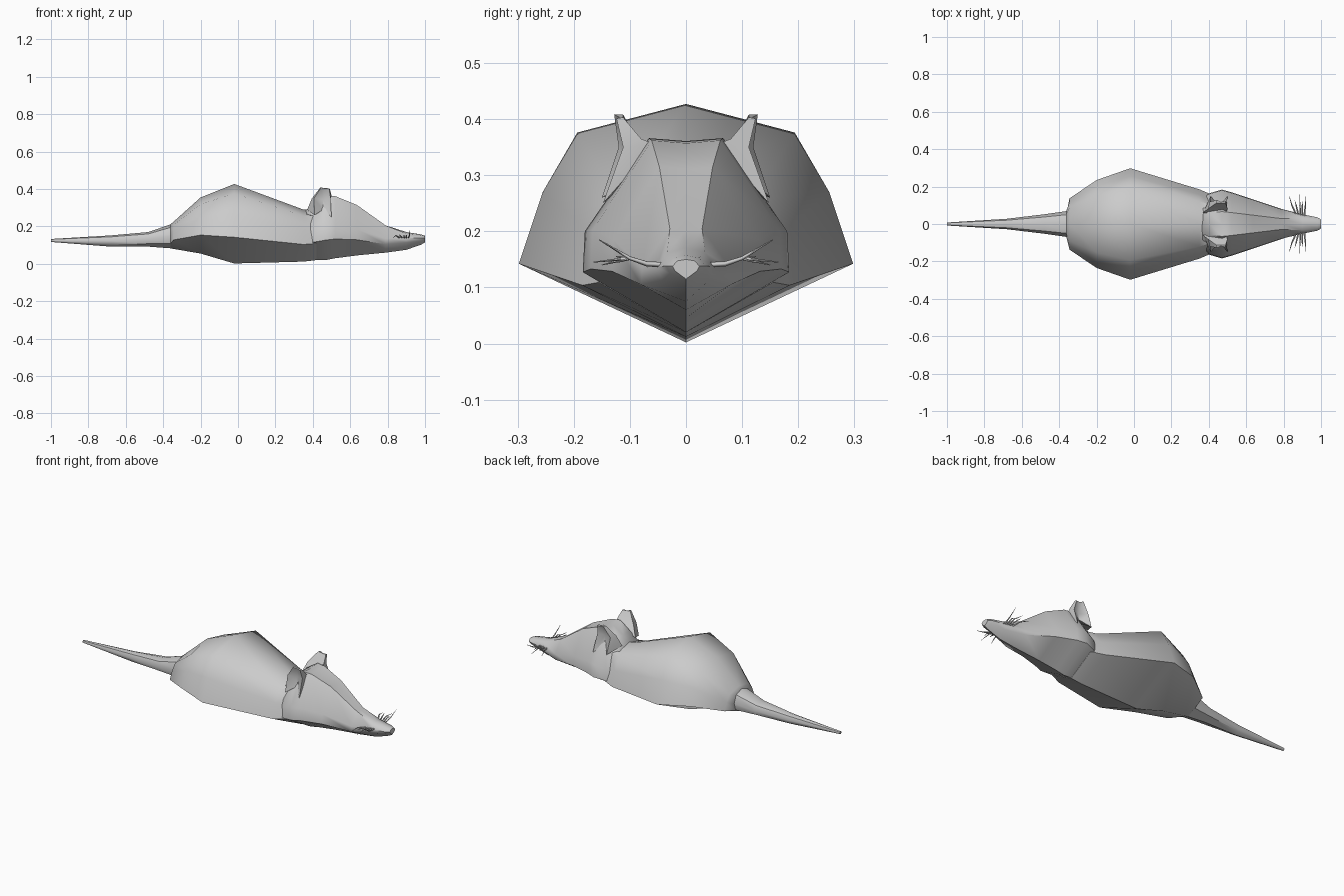
import bpy, bmesh

if "Cube" in bpy.data.objects:
    bpy.data.objects.remove(bpy.data.objects["Cube"])

# Half cross-sections as (width fraction, height fraction), bottom to top
TAIL = [(0, 0), (.8, .2), (1, .52), (.72, .87), (0, 1)]
BODY = [(0, 0), (1, .33), (.857, .63), (.65, .88), (0, 1)]
HEAD = [(0, 0), (1, .31), (.98, .52), (.36, 1), (0, .985)]
NOSE = [(0, 0), (.8, .4), (1, .65), (.65, .92), (0, 1)]


def finish(name, bm, angle=0.8):
    bmesh.ops.recalc_face_normals(bm, faces=bm.faces)
    me = bpy.data.meshes.new(name)
    bm.to_mesh(me)
    bm.free()
    ob = bpy.data.objects.new(name, me)
    bpy.context.collection.objects.link(ob)
    bpy.ops.object.select_all(action='DESELECT')
    bpy.context.view_layer.objects.active = ob
    ob.select_set(True)
    bpy.ops.object.shade_smooth_by_angle(angle=angle)
    return ob


def bridge(bm, rings):
    vs = [[bm.verts.new(p) for p in r] for r in rings]
    n = len(vs[0])
    for a, b in zip(vs, vs[1:]):
        for i in range(n):
            j = (i + 1) % n
            bm.faces.new((a[i], a[j], b[j], b[i]))
    bm.faces.new(vs[0])
    bm.faces.new(vs[-1])


def loft(name, sections):
    rings = []
    for x, zb, zt, w, shape in sections:
        half = [(x, f * w, zb + h * (zt - zb)) for f, h in shape]
        rings.append(half + [(px, -py, pz) for px, py, pz in half[-2:0:-1]])
    bm = bmesh.new()
    bridge(bm, rings)
    return finish(name, bm)


# Tail
loft("tail", [(-1, .117, .133, .008, TAIL), (-.68, .092, .152, .028, TAIL),
              (-.48, .092, .17, .052, TAIL), (-.32, .08, .225, .075, TAIL)])

# Body
loft("body", [(-.36, .082, .212, .075, TAIL), (-.345, .08, .225, .137, BODY),
              (-.2, .055, .355, .235, BODY), (-.02, .002, .427, .298, BODY),
              (.35, .012, .29, .185, BODY), (.42, .02, .29, .155, BODY)])

# Head and snout
loft("head", [(.36, .03, .285, .14, BODY), (.405, .022, .325, .165, HEAD),
              (.47, .02, .366, .184, HEAD), (.52, .03, .362, .17, HEAD),
              (.635, .045, .315, .132, HEAD), (.79, .06, .205, .08, HEAD),
              (.9, .075, .17, .052, NOSE), (.98, .103, .157, .036, NOSE),
              (1, .115, .15, .024, NOSE)])

# Ears, hollowed on the outer side
for s, side in ((1, "left"), (-1, "right")):
    base = [(.49, .055, .355), (.5, .148, .25), (.455, .10, .29), (.41, .15, .26), (.37, .06, .29)]
    mid = [(.5, .08, .365), (.495, .112, .35), (.455, .098, .345), (.405, .12, .35), (.395, .08, .35)]
    tip = [(.49, .112, .403), (.488, .124, .401), (.465, .118, .403), (.445, .128, .408), (.44, .112, .408)]
    bm = bmesh.new()
    bridge(bm, [[(x, s * y, z) for x, y, z in r] for r in (base, mid, tip)])
    finish("ear_" + side, bm)

    # Whiskers: kinked, tapering hairs fanning out from the snout
    cu = bpy.data.curves.new("whiskers_" + side, 'CURVE')
    cu.dimensions = '3D'
    cu.bevel_depth = .005
    cu.bevel_resolution = 0
    cu.use_fill_caps = True
    for x0, x1, y1, z1 in ((.87, .83, .15, .14), (.88, .86, .125, .155), (.89, .885, .165, .145),
                           (.9, .9, .12, .145), (.91, .92, .155, .185)):
        sp = cu.splines.new('POLY')
        sp.points.add(3)
        pts = [(x0, .035, .14, 1), (x0 + (x1 - x0) * .3, .07, .142, .9),
               (x0 + (x1 - x0) * .65, .1, .152, .65), (x1, y1, z1, .15)]
        for p, (x, y, z, r) in zip(sp.points, pts):
            p.co = (x, s * y, z, 1)
            p.radius = r
    bpy.context.collection.objects.link(bpy.data.objects.new("whiskers_" + side, cu))
